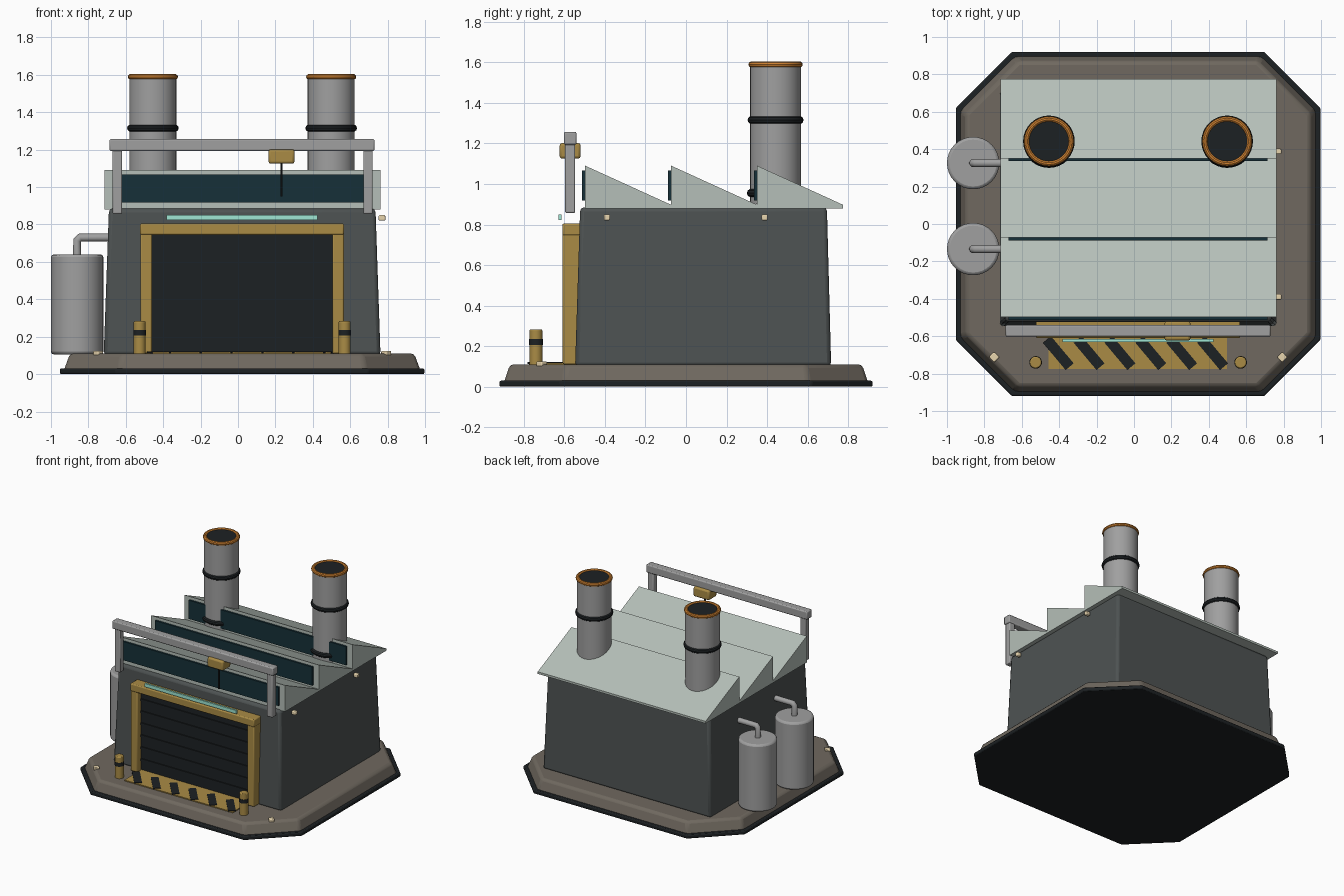
import bpy, bmesh, math

if "Cube" in bpy.data.objects:
    bpy.data.objects.remove(bpy.data.objects["Cube"])

CX = 0.022  # building and base are centred slightly right of the origin


def material(name, r, g, b):
    m = bpy.data.materials.new(name)
    m.diffuse_color = (r, g, b, 1)
    m.use_nodes = True
    m.node_tree.nodes["Principled BSDF"].inputs["Base Color"].default_value = m.diffuse_color
    return m


WALL = material("wall_paint", 0.075, 0.085, 0.085)
ROOF = material("roof_paint", 0.46, 0.52, 0.48)
STONE = material("slab_stone", 0.16, 0.14, 0.115)
GOLD = material("safety_yellow", 0.40, 0.26, 0.06)
DARK = material("dark_rubber", 0.012, 0.015, 0.017)
GLASS = material("window_glass", 0.008, 0.03, 0.04)
ORANGE = material("hot_rim", 0.62, 0.22, 0.03)
CYAN = material("light_strip", 0.35, 0.80, 0.66)
LAMP = material("lamp_cream", 0.80, 0.66, 0.42)
METAL = material("metal_grey", 0.35, 0.35, 0.35)


def finish(ob, name, mat, bevel=0, segments=2, smooth=True):
    ob.name = name
    ob.data.materials.append(mat)
    if bevel:
        m = ob.modifiers.new("bevel", "BEVEL")
        m.width, m.segments, m.limit_method = bevel, segments, "ANGLE"
    if smooth:
        bpy.ops.object.select_all(action="DESELECT")
        ob.select_set(True)
        bpy.context.view_layer.objects.active = ob
        bpy.ops.object.shade_smooth_by_angle(angle=math.radians(35))
    return ob


def box(name, mat, x, y, z, bevel=0, rot=0):
    """Box from (min, max) pairs."""
    c = [(a + b) / 2 for a, b in (x, y, z)]
    bpy.ops.mesh.primitive_cube_add(size=1, location=c, rotation=(0, 0, rot))
    ob = bpy.context.object
    ob.scale = [b - a for a, b in (x, y, z)]
    bpy.ops.object.transform_apply(location=False, rotation=False, scale=True)
    return finish(ob, name, mat, bevel, smooth=bevel > 0)


def cylinder(name, mat, x, y, z0, z1, r, bevel=0, sides=32):
    bpy.ops.mesh.primitive_cylinder_add(vertices=sides, radius=r, depth=z1 - z0,
                                        location=(x, y, (z0 + z1) / 2))
    return finish(bpy.context.object, name, mat, bevel)


def ring(name, mat, x, y, z, r, tube):
    bpy.ops.mesh.primitive_torus_add(major_radius=r, minor_radius=tube, major_segments=32,
                                     minor_segments=10, location=(x, y, z))
    return finish(bpy.context.object, name, mat)


def loft(name, mat, low, high, bevel=0):
    """Solid between two matching outlines of 3D points."""
    me = bpy.data.meshes.new(name)
    bm = bmesh.new()
    a = [bm.verts.new(p) for p in low]
    b = [bm.verts.new(p) for p in high]
    n = len(a)
    bm.faces.new(a)
    bm.faces.new(b)
    for i in range(n):
        j = (i + 1) % n
        bm.faces.new((a[i], a[j], b[j], b[i]))
    bmesh.ops.recalc_face_normals(bm, faces=bm.faces)
    bm.to_mesh(me)
    bm.free()
    ob = bpy.data.objects.new(name, me)
    bpy.context.collection.objects.link(ob)
    return finish(ob, name, mat, bevel, smooth=bevel > 0)


def octagon(hx, hy, c, z):
    pts = [(hx, hy - c), (hx - c, hy), (c - hx, hy), (-hx, hy - c),
           (-hx, c - hy), (c - hx, -hy), (hx - c, -hy), (hx, c - hy)]
    return [(CX + x, y, z) for x, y in pts]


def rect(x0, x1, y0, y1, z):
    return [(x0, y0, z), (x1, y0, z), (x1, y1, z), (x0, y1, z)]


# Base: dark skirt and chamfered slab
loft("base_skirt", DARK, octagon(0.975, 0.92, 0.30, 0), octagon(0.975, 0.92, 0.30, 0.03), 0.008)
loft("base_slab", STONE, octagon(0.96, 0.905, 0.295, 0.002), octagon(0.92, 0.868, 0.28, 0.11), 0.018)

# Tapered main hall
loft("main_hall", WALL, rect(-0.718, 0.762, -0.547, 0.716, 0.10),
     rect(-0.69, 0.735, -0.522, 0.695, 0.885), 0.02)

# Sawtooth roof with a window in each upright face
for i in range(3):
    y = -0.497 + i * 0.424
    prof = [(y, 0.88), (y, 1.09), (y + 0.424, 0.897), (y + 0.424, 0.88)]
    loft(f"roof_tooth_{i}", ROOF, [(-0.715, *p) for p in prof], [(0.762, *p) for p in prof])
    box(f"roof_window_{i}", GLASS, (-0.67, 0.715), (y - 0.015, y + 0.01), (0.918, 1.066))

# Chimneys with collars, glowing rims and dark mouths
for side, x in (("left", -0.455), ("right", 0.498)):
    y = 0.442
    cylinder(f"chimney_{side}", METAL, x, y, 0.90, 1.59, 0.126)
    ring(f"chimney_base_collar_{side}", DARK, x, y, 0.955, 0.122, 0.02)
    ring(f"chimney_collar_{side}", DARK, x, y, 1.315, 0.118, 0.02)
    ring(f"chimney_rim_{side}", ORANGE, x, y, 1.589, 0.119, 0.015)
    cylinder(f"chimney_mouth_{side}", DARK, x, y, 1.58, 1.596, 0.108)

# Gantry beam, posts, hoist and cable
for side, x in (("left", -0.645), ("right", 0.695)):
    box(f"gantry_post_{side}", METAL, (x - 0.025, x + 0.025), (-0.596, -0.547), (0.857, 1.21), 0.006)
box("gantry_beam", METAL, (-0.687, 0.73), (-0.602, -0.54), (1.193, 1.257), 0.008)
box("hoist_trolley", GOLD, (0.163, 0.302), (-0.623, -0.52), (1.125, 1.202), 0.012)
cylinder("hoist_cable", DARK, 0.233, -0.571, 0.95, 1.13, 0.006, sides=8)

# Shutter door with slats, frame and light strip
box("door_shutter", DARK, (-0.47, 0.515), (-0.56, -0.50), (0.11, 0.75))
for i in range(6):
    z = 0.19 + i * 0.095
    box(f"door_slat_{i}", DARK, (-0.46, 0.505), (-0.568, -0.555), (z, z + 0.018))
for side, x in (("left", -0.491), ("right", 0.535)):
    box(f"door_post_{side}", GOLD, (x - 0.031, x + 0.031), (-0.608, -0.51), (0.11, 0.755), 0.008)
box("door_lintel", GOLD, (-0.524, 0.567), (-0.61, -0.51), (0.745, 0.805), 0.008)
box("door_light", CYAN, (-0.382, 0.425), (-0.63, -0.615), (0.823, 0.85))

# Hazard threshold with diagonal stripes
box("hazard_plate", GOLD, (-0.457, 0.497), (-0.775, -0.55), (0.10, 0.118))
for i in range(6):
    x = -0.405 + i * 0.165
    box(f"hazard_stripe_{i}", DARK, (x - 0.028, x + 0.028), (-0.785, -0.595),
        (0.112, 0.122), rot=math.radians(40))

# Bollards beside the door
for side, x in (("left", -0.526), ("right", 0.57)):
    cylinder(f"bollard_{side}", GOLD, x, -0.74, 0.10, 0.283, 0.032, 0.007, 20)
    cylinder(f"bollard_band_{side}", DARK, x, -0.74, 0.206, 0.236, 0.034, sides=20)

# Side tanks with elbow pipes into the wall
for i, y in enumerate((-0.134, 0.326)):
    cylinder(f"tank_{i}", METAL, -0.86, y, 0.105, 0.64, 0.14, 0.015)
    cu = bpy.data.curves.new(f"tank_pipe_{i}", "CURVE")
    cu.dimensions, cu.bevel_depth, cu.bevel_resolution = "3D", 0.022, 3
    cu.use_fill_caps = True
    sp = cu.splines.new("POLY")
    path = [(-0.86, y, 0.62), (-0.86, y, 0.715), (-0.845, y, 0.73), (-0.69, y, 0.73)]
    sp.points.add(len(path) - 1)
    for p, co in zip(sp.points, path):
        p.co = (*co, 1)
    cu.materials.append(METAL)
    bpy.context.collection.objects.link(bpy.data.objects.new(f"tank_pipe_{i}", cu))

# Marker lamps on the right wall and on the slab corners
for i, y in enumerate((-0.39, 0.388)):
    box(f"wall_lamp_{i}", LAMP, (0.752, 0.788), (y - 0.015, y + 0.015), (0.82, 0.85), 0.006)
for i, x in enumerate((-0.748, 0.792)):
    box(f"slab_lamp_{i}", LAMP, (x - 0.02, x + 0.02), (-0.732, -0.692), (0.10, 0.124), 0.005, math.pi / 4)
